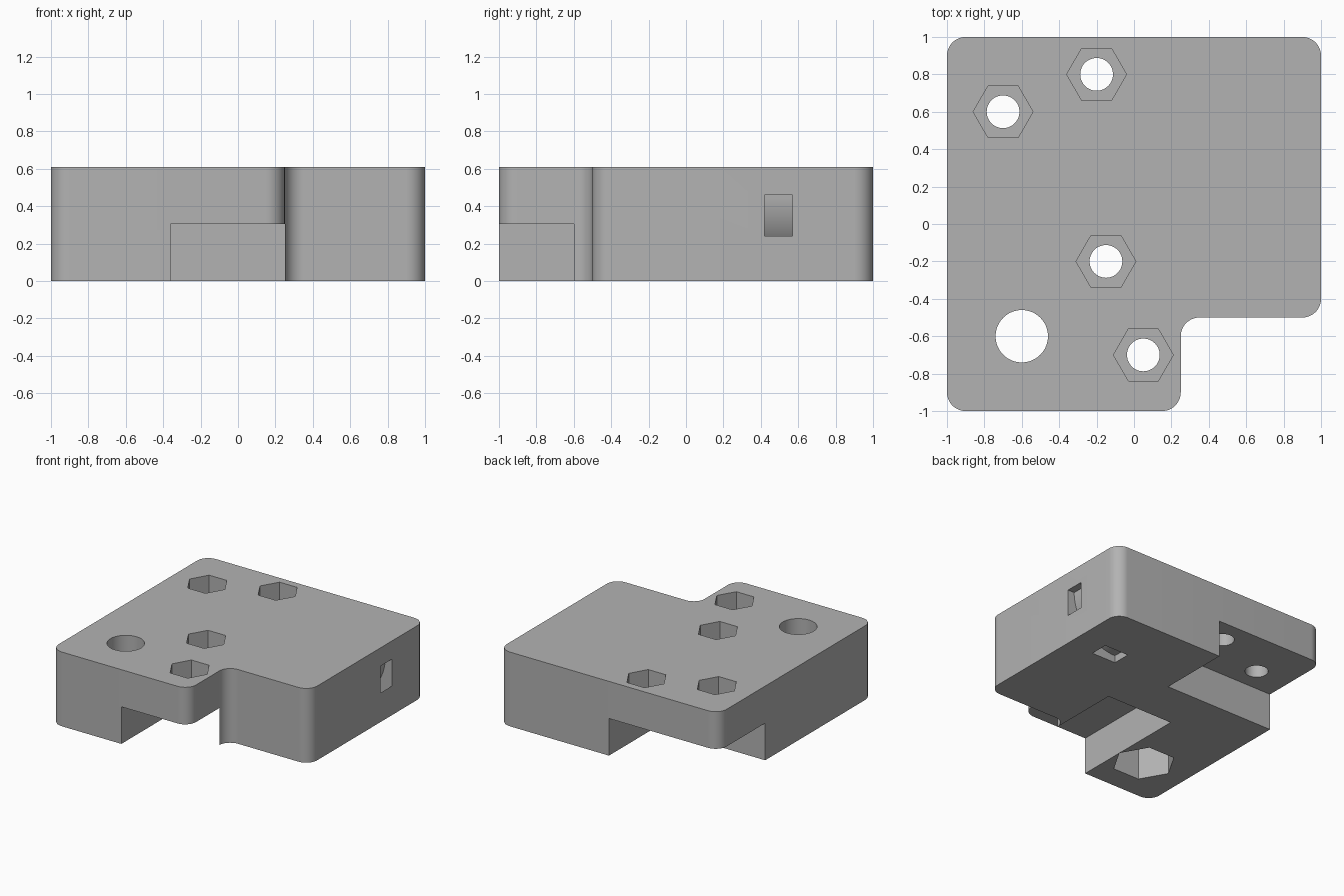
import bpy
import bmesh
from math import cos, sin, pi, radians

cube = bpy.data.objects.get("Cube")
if cube:
    bpy.data.objects.remove(cube, do_unlink=True)

HEIGHT = 0.61
MID = 0.305          # ceiling of the underside recesses
OVER = 0.05          # cutters overshoot the surface by this much

grey = bpy.data.materials.new("plain grey")
grey.use_nodes = True
GREY = (0.45, 0.45, 0.45, 1)
grey.diffuse_color = GREY
grey.node_tree.nodes["Principled BSDF"].inputs["Base Color"].default_value = GREY


def prism(name, points, offset):
    """Extrude a closed loop of 3D points by an offset vector."""
    bm = bmesh.new()
    face = bm.faces.new([bm.verts.new(p) for p in points])
    moved = bmesh.ops.extrude_face_region(bm, geom=[face])["geom"]
    bmesh.ops.translate(bm, vec=offset,
                        verts=[v for v in moved if isinstance(v, bmesh.types.BMVert)])
    bmesh.ops.recalc_face_normals(bm, faces=bm.faces)
    mesh = bpy.data.meshes.new(name)
    bm.to_mesh(mesh)
    bm.free()
    mesh.materials.append(grey)
    obj = bpy.data.objects.new(name, mesh)
    bpy.context.collection.objects.link(obj)
    return obj


def arc(cx, cy, r, start, end, steps):
    angles = [radians(start + (end - start) * i / steps) for i in range(steps + 1)]
    return [(cx + r * cos(a), cy + r * sin(a)) for a in angles]


def cut(cutter):
    cutter.hide_render = True
    bpy.context.view_layer.objects.active = body
    mod = body.modifiers.new("cut", 'BOOLEAN')
    mod.operation, mod.solver, mod.object = 'DIFFERENCE', 'EXACT', cutter
    bpy.ops.object.modifier_apply(modifier=mod.name)
    bpy.data.objects.remove(cutter, do_unlink=True)


def bore(x, y, r, sides, z0, z1):
    loop = arc(x, y, r, 0, 360, sides)[:-1]
    cut(prism("bore_cutter", [(px, py, z0) for px, py in loop], (0, 0, z1 - z0)))


def recess(x0, x1, y0, y1):
    loop = [(x0, y0), (x1, y0), (x1, y1), (x0, y1)]
    cut(prism("recess_cutter", [(x, y, -OVER) for x, y in loop], (0, 0, MID + OVER)))


# Body: L-shaped outline with rounded corners; the inner corner turns the other way
R = 0.1
outline = []
for cx, cy, start, end in [(-0.9, -0.9, 180, 270), (0.15, -0.9, 270, 360),
                           (0.35, -0.6, 180, 90), (0.9, -0.4, 270, 360),
                           (0.9, 0.9, 0, 90), (-0.9, 0.9, 90, 180)]:
    outline += arc(cx, cy, R, start, end, 12)
body = prism("mount_block", [(x, y, 0) for x, y in outline], (0, 0, HEIGHT))

# Underside recesses at the front and the back corner
recess(-0.36, 0.25, -1 - OVER, 0)
recess(-1 - OVER, 0, 0.4, 1 + OVER)

# Screw holes with hexagonal nut pockets in the top
for x, y in [(-0.7, 0.6), (-0.2, 0.8), (-0.15, -0.2), (0.05, -0.7)]:
    bore(x, y, 0.0875, 48, -OVER, HEIGHT + OVER)
    bore(x, y, 0.16, 6, HEIGHT - 0.18, HEIGHT + OVER)

# Large hole with its nut pocket in the underside
bore(-0.6, -0.6, 0.14, 64, -OVER, HEIGHT + OVER)
bore(-0.6, -0.6, 0.24, 6, -OVER, 0.3)

# Curved strap channel from the side face down to the underside
C = 0.46
loop = arc(1 - C, C, 0.51, -90, 0, 32) + arc(1 - C, C, 0.4, 0, -90, 32)
cut(prism("channel_cutter", [(x, 0.42, z) for x, z in loop], (0, 0.15, 0)))

# Smooth curved walls, crisp edges
bpy.ops.object.select_all(action='DESELECT')
body.select_set(True)
bpy.context.view_layer.objects.active = body
bpy.ops.object.shade_smooth_by_angle(angle=radians(30))
